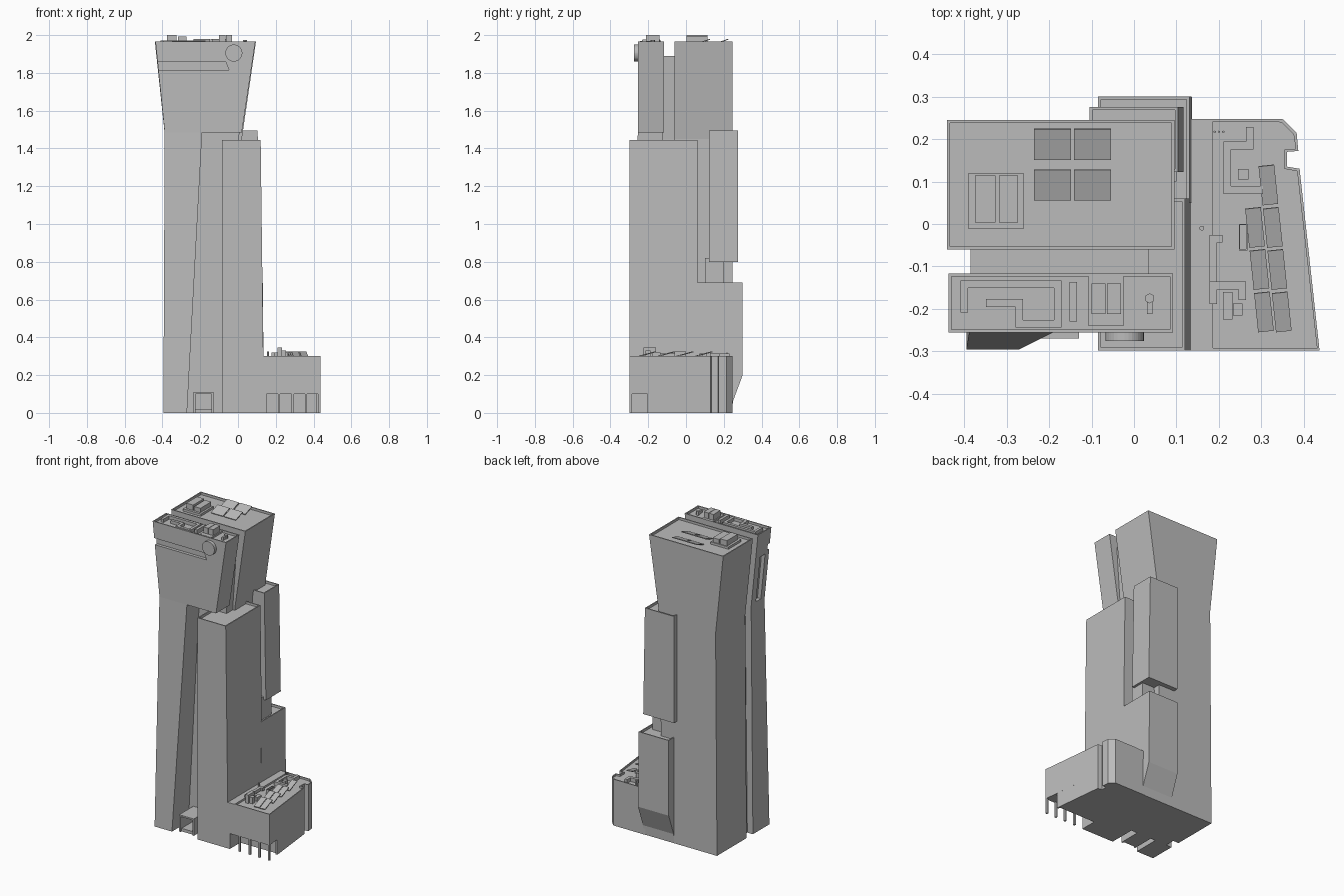
import bpy, bmesh, math
from mathutils import Matrix, Vector

old = bpy.data.objects.get("Cube")
if old:
    bpy.data.objects.remove(old, do_unlink=True)

grey = bpy.data.materials.new("plain_grey")
grey.use_nodes = True
grey.diffuse_color = (0.5, 0.5, 0.5, 1)
bsdf = next(n for n in grey.node_tree.nodes if n.type == 'BSDF_PRINCIPLED')
bsdf.inputs["Base Color"].default_value = (0.5, 0.5, 0.5, 1)
bsdf.inputs["Roughness"].default_value = 0.8


def finish(name, bm):
    bmesh.ops.recalc_face_normals(bm, faces=bm.faces)
    mesh = bpy.data.meshes.new(name)
    bm.to_mesh(mesh)
    bm.free()
    mesh.materials.append(grey)
    ob = bpy.data.objects.new(name, mesh)
    bpy.context.collection.objects.link(ob)
    return ob


def rect(x0, x1, y0, y1):
    return [(x0, y0), (x1, y0), (x1, y1), (x0, y1)]


def loft(name, sections, rim=0, sink=0.015):
    """Stack matching outlines [(z, outline)]; rim gives a parapet and sunken roof."""
    bm = bmesh.new()
    rings = [[bm.verts.new((x, y, z)) for x, y in pts] for z, pts in sections]
    n = len(rings[0])
    for low, high in zip(rings, rings[1:]):
        for i in range(n):
            j = (i + 1) % n
            bm.faces.new((low[i], low[j], high[j], high[i]))
    bm.faces.new(rings[0][::-1])
    top = bm.faces.new(rings[-1])
    bmesh.ops.recalc_face_normals(bm, faces=bm.faces)
    if rim:
        bmesh.ops.inset_region(bm, faces=[top], thickness=rim)
        edge = bmesh.ops.extrude_discrete_faces(bm, faces=[top])["faces"][0]
        for v in edge.verts:
            v.co.z -= sink
    return finish(name, bm)


def box(name, x0, x1, y0, y1, z0, z1, rim=0):
    return loft(name, [(z0, rect(x0, x1, y0, y1)), (z1, rect(x0, x1, y0, y1))], rim)


def cut(target, cutter):
    mod = target.modifiers.new("cut", 'BOOLEAN')
    mod.operation = 'DIFFERENCE'
    mod.solver = 'EXACT'
    mod.object = cutter
    bpy.context.view_layer.objects.active = target
    bpy.ops.object.modifier_apply(modifier=mod.name)
    bpy.data.objects.remove(cutter, do_unlink=True)


def cylinder(name, centre, radius, depth, sides, axis='Z'):
    bm = bmesh.new()
    bmesh.ops.create_cone(bm, cap_ends=True, segments=sides, radius1=radius, radius2=radius, depth=depth)
    turn = Matrix.Rotation(math.pi / 2, 4, 'X') if axis == 'Y' else Matrix()
    bm.transform(Matrix.Translation(centre) @ turn)
    return finish(name, bm)


def duct(name, path, z0, z1, w=0.018):
    """Square duct run made of straight lengths."""
    h = w / 2
    for (ax, ay), (bx, by) in zip(path, path[1:]):
        box(name, min(ax, bx) - h, max(ax, bx) + h, min(ay, by) - h, max(ay, by) + h, z0, z1)


def panel(name, x, y, z, w, d, rise, turn=0):
    """Solar panel sloping down to the front."""
    bm = bmesh.new()
    bmesh.ops.create_cube(bm, size=1)
    bm.transform(Matrix.Translation((x, y, z + rise / 2)) @ Matrix.Rotation(turn, 4, 'Z')
                 @ Matrix.Rotation(math.atan2(rise, d), 4, 'X') @ Matrix.Diagonal((w, d, 0.005, 1)))
    return finish(name, bm)


# Rear tower with flared head
loft("rear_tower", [(0, rect(-0.395, 0.0, -0.06, 0.245)),
                    (1.45, rect(-0.385, 0.02, -0.06, 0.245)),
                    (1.965, rect(-0.44, 0.095, -0.06, 0.245))], rim=0.01)

# Recessed link between the two towers
loft("tower_link", [(0, rect(-0.355, 0.0, -0.125, -0.055)),
                    (1.45, rect(-0.345, 0.005, -0.125, -0.055)),
                    (1.89, rect(-0.385, 0.035, -0.125, -0.055))])

# Front tower head with a groove and a side slot
head = loft("front_tower_head", [(1.485, rect(-0.388, 0.02, -0.255, -0.117)),
                                 (1.965, rect(-0.437, 0.092, -0.255, -0.117))], rim=0.01)
cut(head, loft("groove_cutter", [(1.815, rect(-0.5, -0.048, -0.3, -0.235)),
                                 (1.857, rect(-0.5, -0.065, -0.3, -0.235))]))
cut(head, loft("slot_cutter", [(1.5, rect(-0.5, -0.365, -0.215, -0.165)),
                               (1.8, rect(-0.5, -0.395, -0.215, -0.165))]))

# Slanted front leg
loft("front_leg", [(0, rect(-0.395, -0.27, -0.295, -0.125)),
                   (1.485, rect(-0.388, -0.19, -0.255, -0.117))])
cylinder("round_plate", (-0.022, -0.264, 1.905), 0.045, 0.024, 32, 'Y')

# Core block, rear blocks
loft("core_block", [(0, rect(-0.085, 0.138, -0.298, 0.06)),
                    (1.445, rect(-0.085, 0.12, -0.298, 0.06))], rim=0.01)
loft("lower_rear_block", [(0, rect(-0.085, 0.138, 0.05, 0.245)),
                          (0.06, rect(-0.085, 0.137, 0.05, 0.248)),
                          (0.2, rect(-0.085, 0.136, 0.05, 0.3)),
                          (0.69, rect(-0.085, 0.131, 0.05, 0.3))], rim=0.01)
box("rear_connector", -0.07, 0.1, 0.1, 0.2, 0.66, 0.82)
loft("upper_rear_block", [(0.8, rect(-0.105, 0.116, 0.122, 0.275)),
                          (1.495, rect(-0.105, 0.104, 0.122, 0.275))], rim=0.01)

# Entrance between the leg and the core
for x in (-0.235, -0.14):
    box("entrance_side", x, x + 0.01, -0.27, -0.12, 0, 0.11)
box("entrance_roof", -0.235, -0.13, -0.27, -0.12, 0.1, 0.11)
box("entrance_step", -0.225, -0.14, -0.26, -0.12, 0, 0.02)

# Podium with corner notch, porch and posts
back_edge = [(0.39, 0.13), (0.36, 0.135), (0.36, 0.17), (0.387, 0.172), (0.383, 0.215),
             (0.35, 0.247)]
upper = [(0.12, -0.298), (0.437, -0.298)] + back_edge + [(0.12, 0.247)]
lower = [(0.12, -0.298), (0.15, -0.298), (0.15, -0.19), (0.425, -0.19)] + back_edge + [(0.12, 0.247)]
loft("podium_base", [(0, lower), (0.1, lower)])
loft("podium", [(0.1, upper), (0.29, upper)])
wall = [(0.18, -0.298), (0.437, -0.298)] + back_edge + [(0.18, 0.247)]
loft("podium_parapet", [(0.28, wall), (0.302, wall)], rim=0.008, sink=0.012)
box("podium_ledge", 0.12, 0.18, -0.298, 0.247, 0.28, 0.3)
for x in (0.217, 0.29, 0.36, 0.43):
    box("porch_post", x - 0.006, x + 0.006, -0.298, -0.286, 0, 0.1)
box("porch_side_post", 0.414, 0.425, -0.205, -0.19, 0, 0.1)

# Podium solar panels, following the slanted edge
turn = math.radians(6)
for row, y in enumerate((0.092, -0.008, -0.107, -0.207)):
    for col in range(2):
        if row or col:
            panel("podium_panel", 0.285 + 0.042 * col + 0.0105 * (row - 1), y, 0.298,
                  0.037, 0.095, 0.026, turn)

# Podium ducts and units
duct("podium_duct_rear", [(0.273, 0.22), (0.273, 0.185), (0.22, 0.185), (0.22, 0.08), (0.295, 0.08)],
     0.29, 0.315)
duct("podium_duct_front", [(0.187, -0.18), (0.187, -0.145), (0.255, -0.145), (0.255, -0.17)], 0.295, 0.32)
duct("podium_duct_side", [(0.2, -0.035), (0.187, -0.035), (0.187, -0.14)], 0.295, 0.315)
box("podium_unit", 0.21, 0.232, -0.225, -0.16, 0.285, 0.345)
box("podium_unit", 0.233, 0.255, -0.215, -0.187, 0.285, 0.33)
box("podium_unit", 0.247, 0.267, -0.062, 0.0, 0.285, 0.325, rim=0.004)
box("podium_unit", 0.245, 0.27, 0.105, 0.13, 0.285, 0.32)
cylinder("podium_pipe", (0.16, -0.01, 0.31), 0.006, 0.03, 6)
for x in (0.19, 0.2, 0.21):
    cylinder("podium_pipe", (x, 0.217, 0.305), 0.003, 0.03, 6)

# Rear tower roof: plant units and solar panels
box("rear_plant_base", -0.39, -0.26, -0.012, 0.12, 1.945, 1.965)
box("rear_plant_unit", -0.375, -0.326, 0.003, 0.114, 1.96, 2.0)
box("rear_plant_unit", -0.318, -0.273, 0.003, 0.114, 1.96, 1.993)
for x in (-0.192, -0.098):
    for y in (0.188, 0.092):
        panel("rear_roof_panel", x, y, 1.953, 0.087, 0.076, 0.026)

# Front tower roof: ducts, plant and vent
duct("front_roof_duct", [(-0.4, -0.2), (-0.4, -0.142), (-0.18, -0.142), (-0.18, -0.225)], 1.95, 1.972)
duct("front_roof_duct", [(-0.34, -0.186), (-0.27, -0.186), (-0.27, -0.235), (-0.18, -0.235)], 1.95, 1.97)
box("front_roof_unit", -0.152, -0.134, -0.23, -0.137, 1.945, 1.978)
box("front_plant_base", -0.107, -0.025, -0.24, -0.122, 1.945, 1.962)
for x in (-0.1, -0.064):
    box("front_plant_unit", x, x + 0.033, -0.212, -0.14, 1.955, 2.0)
cylinder("roof_vent", (0.037, -0.175, 1.96), 0.012, 0.03, 6)
box("roof_vent_outlet", 0.031, 0.043, -0.212, -0.18, 1.95, 1.97)
